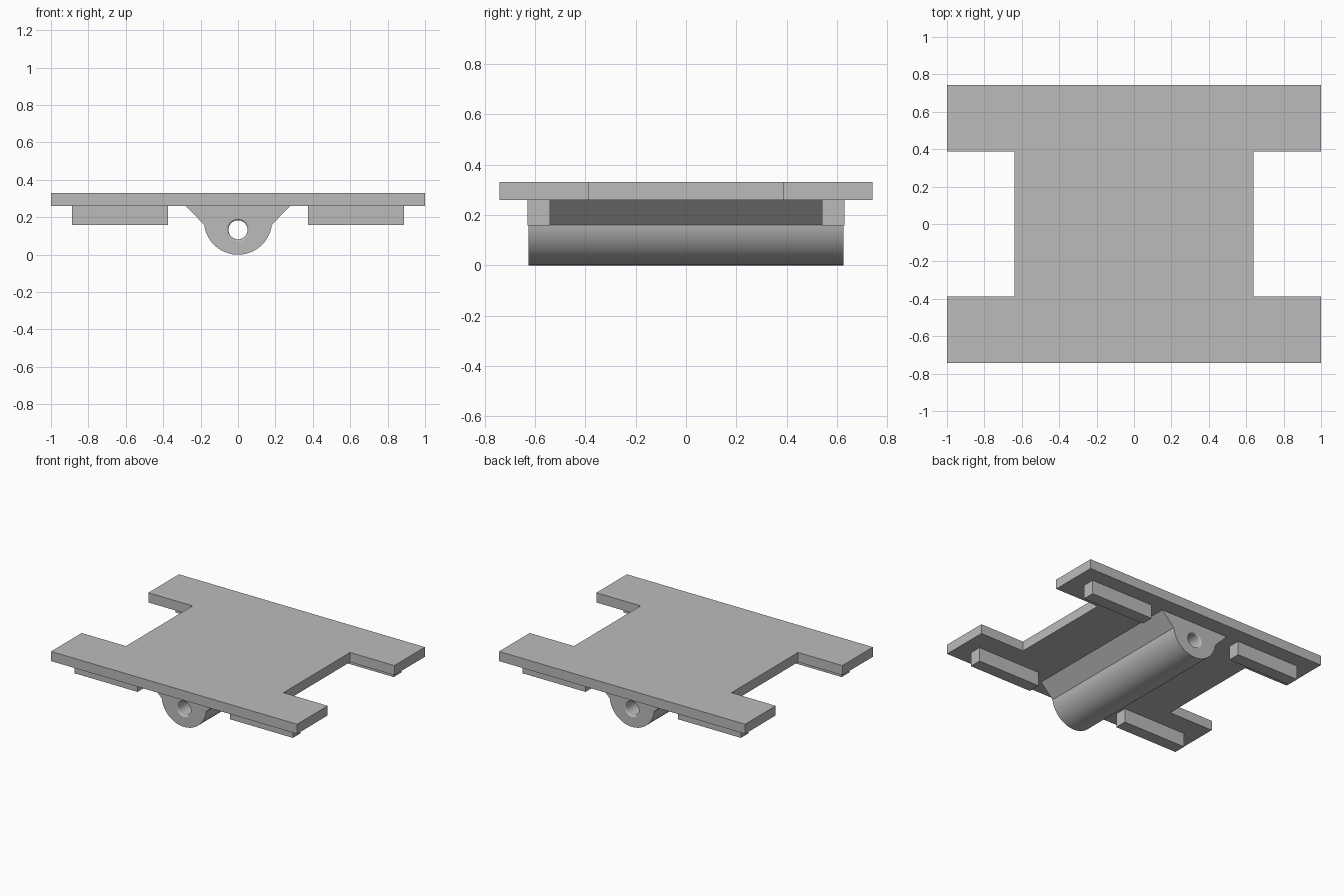
import bpy
import bmesh
from math import pi, sin, cos, asin
from mathutils import Vector, Matrix

cube = bpy.data.objects.get("Cube")
if cube:
    bpy.data.objects.remove(cube, do_unlink=True)

grey = bpy.data.materials.new("plain_grey")
grey.use_nodes = True
grey.diffuse_color = (0.5, 0.5, 0.5, 1)
grey.node_tree.nodes["Principled BSDF"].inputs["Base Color"].default_value = (0.5, 0.5, 0.5, 1)


def add_object(name, bm):
    bmesh.ops.recalc_face_normals(bm, faces=bm.faces[:])
    mesh = bpy.data.meshes.new(name)
    bm.to_mesh(mesh)
    bm.free()
    mesh.materials.append(grey)
    obj = bpy.data.objects.new(name, mesh)
    bpy.context.collection.objects.link(obj)
    return obj


def prism(name, points, direction):
    """Extrude a closed outline along a direction."""
    bm = bmesh.new()
    face = bm.faces.new([bm.verts.new(p) for p in points])
    result = bmesh.ops.extrude_face_region(bm, geom=[face], use_keep_orig=True)
    verts = [g for g in result["geom"] if isinstance(g, bmesh.types.BMVert)]
    bmesh.ops.translate(bm, verts=verts, vec=Vector(direction))
    return add_object(name, bm)


PLATE_BOTTOM, PLATE_TOP = 0.26, 0.331
BARREL_Y = 0.627

# Top plate: H-shaped outline, one quarter mirrored around
right = [(1, -0.742), (1, -0.387), (0.64, -0.387), (0.64, 0.387), (1, 0.387), (1, 0.742)]
outline = right + [(-x, -y) for x, y in right]
prism("top_plate", [(x, y, PLATE_BOTTOM) for x, y in outline], (0, 0, PLATE_TOP - PLATE_BOTTOM))

# Four locating ribs under the arms
for side, sx in (("left", 1), ("right", -1)):
    for end, sy in (("front", -1), ("back", 1)):
        corners = [(0.375, 0.54), (0.888, 0.54), (0.888, 0.63), (0.375, 0.63)]
        prism(f"{end}_{side}_rib", [(sx * x, sy * y, 0.158) for x, y in corners],
              (0, 0, PLATE_BOTTOM - 0.158))

# Barrel: round underside flaring out to meet the plate
R = 0.182
start = asin((0.16 - R) / R)
steps = 48
profile = [(0.28, PLATE_BOTTOM)]
for i in range(steps + 1):
    a = start - (pi + 2 * start) * i / steps
    profile.append((R * cos(a), R + R * sin(a)))
profile.append((-0.28, PLATE_BOTTOM))
barrel = prism("barrel", [(x, -BARREL_Y, z) for x, z in profile], (0, 2 * BARREL_Y, 0))

# Bore cutter: a lathed pin with rounded flares at both mouths
BORE, LIP = 0.051, 0.012
half = [(BORE + LIP * (1 - cos(t * pi / 10)), BARREL_Y - LIP + LIP * sin(t * pi / 10))
        for t in range(6)]
half.append((BORE + LIP, BARREL_Y + 0.05))
section = [(r, -y) for r, y in reversed(half)] + half
section = [(0, section[0][1])] + section + [(0, section[-1][1])]
bm = bmesh.new()
verts = [bm.verts.new((r, y, 0)) for r, y in section]
edges = [bm.edges.new(pair) for pair in zip(verts, verts[1:])]
bmesh.ops.spin(bm, geom=verts + edges, cent=(0, 0, 0), axis=(0, 1, 0),
               angle=2 * pi, steps=48, use_duplicate=False)
bmesh.ops.remove_doubles(bm, verts=bm.verts[:], dist=0.0001)
bmesh.ops.transform(bm, matrix=Matrix.Translation((0, 0, 0.133)), verts=bm.verts[:])
cutter = add_object("bore_cutter", bm)
cutter.hide_render = True

# Cut the bore and smooth the round surfaces
cut = barrel.modifiers.new("bore", "BOOLEAN")
cut.operation = "DIFFERENCE"
cut.solver = "EXACT"
cut.object = cutter
bpy.ops.object.select_all(action="DESELECT")
barrel.select_set(True)
bpy.context.view_layer.objects.active = barrel
bpy.ops.object.modifier_apply(modifier="bore")
bpy.data.objects.remove(cutter, do_unlink=True)
bpy.ops.object.shade_smooth_by_angle()
weighted = barrel.modifiers.new("weighted_normals", "WEIGHTED_NORMAL")
weighted.keep_sharp = True
